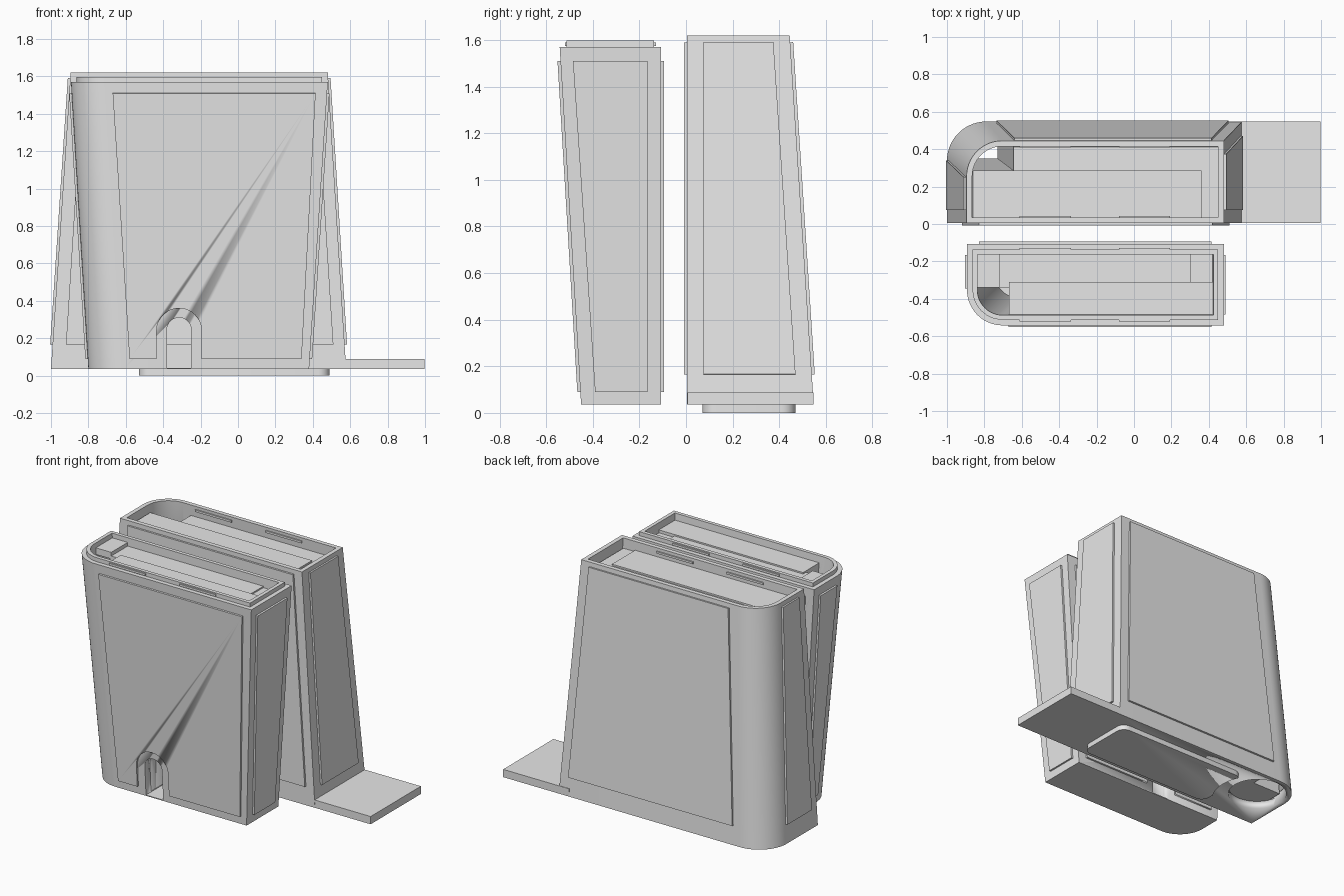
import bpy, bmesh, math
from mathutils import Vector

if "Cube" in bpy.data.objects:
    bpy.data.objects.remove(bpy.data.objects["Cube"])

grey = bpy.data.materials.new("plain_grey")
grey.diffuse_color = (0.8, 0.8, 0.8, 1)
grey.use_nodes = True
grey.node_tree.nodes["Principled BSDF"].inputs["Base Color"].default_value = grey.diffuse_color


def finish(name, bm, smooth=True):
    bmesh.ops.recalc_face_normals(bm, faces=bm.faces)
    me = bpy.data.meshes.new(name)
    bm.to_mesh(me)
    bm.free()
    me.materials.append(grey)
    ob = bpy.data.objects.new(name, me)
    bpy.context.collection.objects.link(ob)
    if smooth:
        activate(ob)
        bpy.ops.object.shade_smooth_by_angle(angle=math.radians(30))
    return ob


def activate(ob):
    bpy.ops.object.select_all(action='DESELECT')
    ob.select_set(True)
    bpy.context.view_layer.objects.active = ob


def stack(name, loops):
    """Skin a list of equal-length point loops and cap both ends."""
    bm = bmesh.new()
    rings = [[bm.verts.new(p) for p in loop] for loop in loops]
    n = len(rings[0])
    for a, b in zip(rings, rings[1:]):
        for i in range(n):
            j = (i + 1) % n
            bm.faces.new((a[i], a[j], b[j], b[i]))
    bm.faces.new(rings[0])
    bm.faces.new(rings[-1])
    return finish(name, bm)


def rect(box, z):
    x0, x1, y0, y1 = box
    return [(x0, y0, z), (x1, y0, z), (x1, y1, z), (x0, y1, z)]


def cut(ob, cutter):
    m = ob.modifiers.new("cut", 'BOOLEAN')
    m.operation, m.solver, m.object = 'DIFFERENCE', 'EXACT', cutter
    activate(ob)
    bpy.ops.object.modifier_apply(modifier=m.name)


def outline(box, z, r, flip, inset=0.0, steps=14):
    """Rectangle with one rounded left corner (front corner when flip)."""
    x0, x1, y0, y1 = box
    x0, x1, y0, y1 = x0 + inset, x1 - inset, y0 + inset, y1 - inset
    r = r - inset
    pts = [(x0, y0), (x1, y0), (x1, y1)]
    for i in range(steps + 1):
        a = math.pi / 2 * (1 + i / steps)
        pts.append((x0 + r + r * math.cos(a), y1 - r + r * math.sin(a)))
    return [(x, y0 + y1 - y if flip else y, z) for x, y in pts]


class Body:
    """Tapered outer box between two heights."""
    def __init__(self, low, high, z0, z1):
        self.low, self.high, self.z0, self.z1 = low, high, z0, z1

    def box(self, z):
        t = (z - self.z0) / (self.z1 - self.z0)
        return [a + (b - a) * t for a, b in zip(self.low, self.high)]

    def panel(self, name, side, za, low, zb, high, depth=0.013):
        """Raised plate on a side: low and high are its spans at za and zb."""
        pts = []
        for z, u in ((za, low[0]), (za, low[1]), (zb, high[1]), (zb, high[0])):
            d = self.box(z)[side]
            pts.append(Vector((d, u, z) if side < 2 else (u, d, z)))
        nrm = (pts[1] - pts[0]).cross(pts[3] - pts[0]).normalized()
        axis = 0 if side < 2 else 1
        if nrm[axis] * (1 if side % 2 else -1) < 0:
            nrm = -nrm
        return stack(name, [[p - nrm * 0.005 for p in pts],
                            [p + nrm * depth for p in pts]])


LEFT, RIGHT, FRONT, BACK = range(4)

# Rear case: hollow, open at the top
rear = Body((-1, 0.578, 0.005, 0.548), (-0.895, 0.48, 0.005, 0.445), 0.035, 1.62)
rear_case = stack("rear_case", [
    outline(rear.low, 0.035, 0.21, False),
    outline(rear.high, 1.62, 0.19, False),
    outline(rear.high, 1.62, 0.19, False, 0.03),
    outline(rear.box(0.09), 0.09, 0.21, False, 0.03)])

# Round opening in the floor
ring = [(-0.78 + 0.19 * math.cos(k * math.pi / 24),
         0.325 + 0.19 * math.sin(k * math.pi / 24)) for k in range(48)]
drill = stack("floor_cutter", [[(x, y, z) for x, y in ring] for z in (0.0, 0.12)])
cut(rear_case, drill)
bpy.data.objects.remove(drill)

rear.panel("rear_case_front_panel", FRONT, 0.165, (-0.92, 0.51), 1.59, (-0.83, 0.42))
rear.panel("rear_case_back_panel", BACK, 0.165, (-0.735, 0.505), 1.59, (-0.64, 0.415))
rear.panel("rear_case_right_panel", RIGHT, 0.165, (0.075, 0.47), 1.59, (0.075, 0.375))
rear.panel("rear_case_left_panel", LEFT, 0.165, (0.075, 0.34), 1.59, (0.075, 0.25))

# Inner blocks of the rear case
stack("rear_inner_block_front", [rect((-0.95, 0.45, 0.036, 0.35), 0.088),
                                 rect((-0.862, 0.36, 0.036, 0.285), 1.56)])
stack("rear_inner_block_back", [rect((-0.73, 0.54, 0.2, 0.51), 0.088),
                                rect((-0.645, 0.448, 0.2, 0.413), 1.55)])
stack("rear_inner_block_right", [rect((0.3, 0.54, 0.036, 0.3), 0.088),
                                 rect((0.3, 0.448, 0.036, 0.3), 1.55)])

# Side foot
foot = stack("side_foot", [rect((0.5, 0.998, 0.006, 0.548), 0.035),
                           rect((0.5, 0.998, 0.006, 0.548), 0.088)])


# Raised pad under the rear case, scooped around the round opening
def pad_loop(z, x0=-0.53, x1=0.49, y0=0.07, y1=0.47, r=0.06):
    pts = []
    for cx, cy, a0 in ((x1 - r, y0 + r, -90), (x1 - r, y1 - r, 0),
                       (x0 + r, y1 - r, 90), (x0 + r, y0 + r, 180)):
        for k in range(7):
            a = math.radians(a0 + 15 * k)
            pts.append((cx + r * math.cos(a), cy + r * math.sin(a), z))
    return pts


pad = stack("base_pad", [pad_loop(0.0), pad_loop(0.036)])
scoop = stack("pad_cutter", [[(-0.78 + (x + 0.78) * 1.55, 0.325 + (y - 0.325) * 1.55, z)
                              for x, y in ring] for z in (-0.1, 0.1)])
cut(pad, scoop)
bpy.data.objects.remove(scoop)

# Front case: hollow with a stepped lip
front = Body((-0.80, 0.38, -0.45, -0.107), (-0.893, 0.48, -0.542, -0.107), 0.035, 1.57)
front_case = stack("front_case", [
    outline(front.low, 0.035, 0.19, True),
    outline(front.high, 1.57, 0.19, True),
    outline(front.high, 1.57, 0.19, True, 0.03),
    outline(front.high, 1.597, 0.19, True, 0.03),
    outline(front.high, 1.597, 0.19, True, 0.055),
    outline(front.box(0.06), 0.045, 0.19, True, 0.055)])

front_panels = [
    front.panel("front_case_front_panel", FRONT, 0.09, (-0.58, 0.34), 1.51, (-0.67, 0.415)),
    front.panel("front_case_back_panel", BACK, 0.09, (-0.74, 0.32), 1.51, (-0.83, 0.415))]
front.panel("front_case_right_panel", RIGHT, 0.09, (-0.39, -0.165), 1.51, (-0.485, -0.165))
front.panel("front_case_left_panel", LEFT, 0.09, (-0.26, -0.165), 1.51, (-0.345, -0.165))

# Inner blocks of the front case
front_blocks = [
    stack("front_inner_block_back", [rect((-0.64, 0.26, -0.34, -0.158), 0.046),
                                     rect((-0.73, 0.305, -0.34, -0.158), 1.54)]),
    stack("front_inner_block_front", [rect((-0.58, 0.32, -0.393, -0.31), 0.046),
                                      rect((-0.668, 0.424, -0.486, -0.31), 1.55)]),
    stack("front_inner_block_right", [rect((0.2, 0.32, -0.32, -0.158), 0.046),
                                      rect((0.29, 0.424, -0.32, -0.158), 1.53)])]
stack("front_inner_ledge", [rect((-0.838, -0.72, -0.34, -0.158), 1.52),
                            rect((-0.838, -0.72, -0.34, -0.158), 1.565)])


# Arched passage through the front case
def arch(name, r, zc, zb):
    prof = [(-0.315 - r, zb), (-0.315 + r, zb)]
    prof += [(-0.315 + r * math.cos(k * math.pi / 16),
              zc + r * math.sin(k * math.pi / 16)) for k in range(17)]
    return stack(name, [[(x, y, z) for x, z in prof] for y in (-0.7, -0.04)])


wide = arch("panel_cutter", 0.12, 0.24, 0.0)
narrow = arch("passage_cutter", 0.065, 0.245, 0.041)
for p in front_panels:
    cut(p, wide)
for p in [front_case] + front_blocks:
    cut(p, narrow)
for c in (wide, narrow):
    bpy.data.objects.remove(c)

# Small catches on the lip and inside the rear rim
for i, (xa, xb) in enumerate(((-0.612, -0.337), (-0.08, 0.193))):
    for part, y, z in (("lip_catch_front", -0.514, 1.575), ("lip_catch_back", -0.135, 1.575),
                       ("rim_catch_front", 0.038, 1.585), ("rim_catch_back", 0.414, 1.585)):
        stack(f"{part}_{i}", [rect((xa, xb, y - 0.006, y + 0.006), z),
                              rect((xa, xb, y - 0.006, y + 0.006), z + 0.014)])
